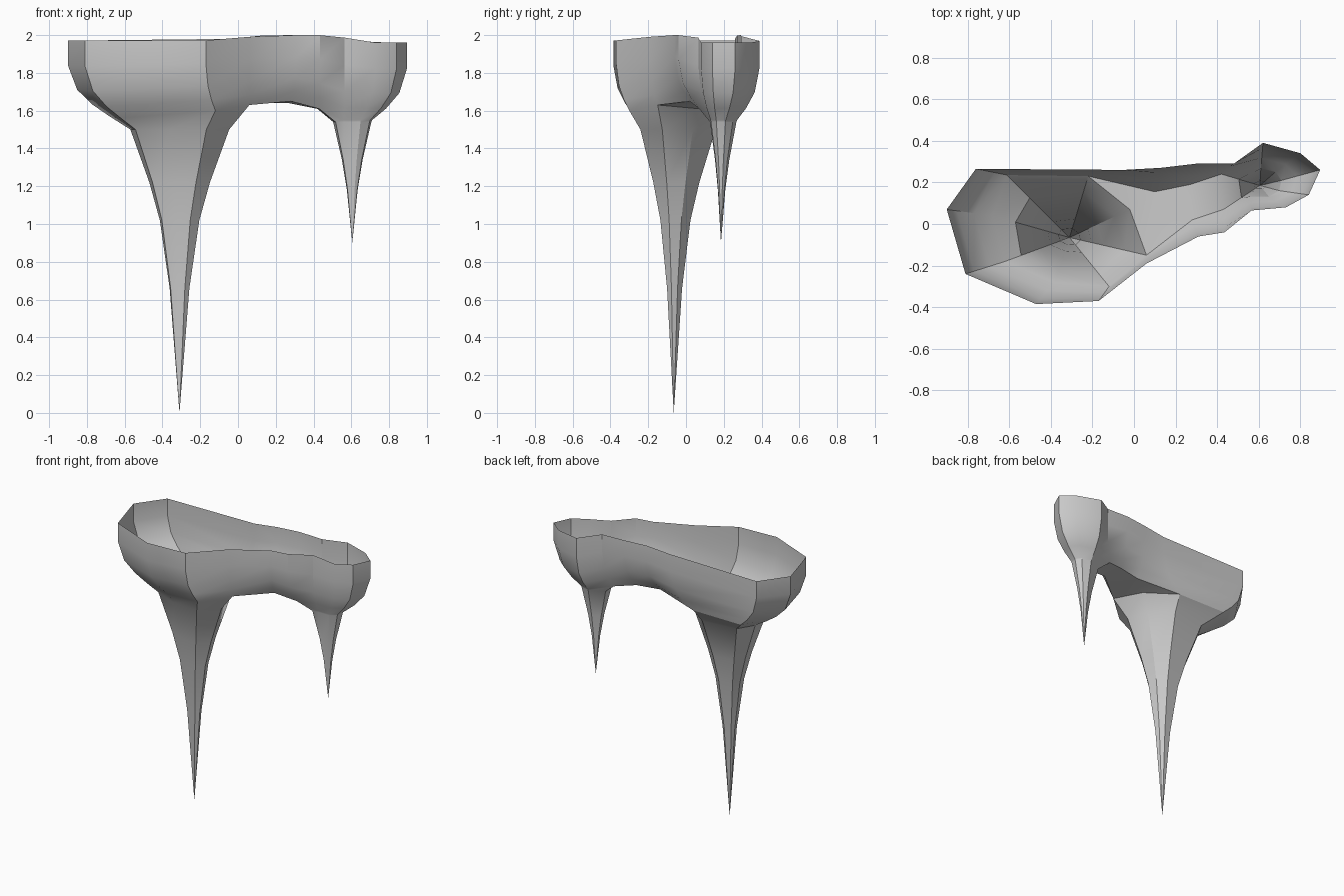
import bpy, bmesh
from mathutils import Vector

if "Cube" in bpy.data.objects:
    bpy.data.objects.remove(bpy.data.objects["Cube"])

# Columns around the open rim, counter-clockwise from above: rim x, y, then hem x, y, z
COLUMNS = [
    (-0.76, 0.265, -0.61, 0.235, 1.60),   # 0 back left corner
    (-0.90, 0.07, -0.68, 0.04, 1.57),
    (-0.81, -0.24, -0.62, -0.18, 1.56),
    (-0.47, -0.385, -0.38, -0.28, 1.58),
    (-0.17, -0.37, -0.12, -0.30, 1.60),
    (0.06, -0.19, 0.06, -0.15, 1.63),     # 5 bridge, front
    (0.31, -0.06, 0.28, 0.02, 1.65),
    (0.435, -0.04, 0.43, 0.07, 1.61),
    (0.565, 0.065, 0.56, 0.13, 1.55),     # 8 small cup
    (0.73, 0.08, 0.65, 0.13, 1.55),
    (0.84, 0.14, 0.70, 0.16, 1.55),
    (0.895, 0.26, 0.71, 0.21, 1.55),
    (0.80, 0.34, 0.68, 0.25, 1.55),
    (0.62, 0.39, 0.61, 0.27, 1.55),
    (0.48, 0.29, 0.42, 0.24, 1.61),       # 14 bridge, back
    (0.30, 0.29, 0.27, 0.19, 1.64),
    (0.13, 0.27, 0.10, 0.155, 1.64),
    (-0.05, 0.26, -0.22, 0.23, 1.60),
]
# Wall profile: fraction of the drop, fraction of the inward move
WALL = [(0, 0), (0.33, 0), (0.65, 0.22), (0.85, 0.6), (1, 1)]

bm = bmesh.new()


def rim_height(x):
    bump = min(1, max(0, 1.5 * (1 - abs(x - 0.29) / 0.42)))
    return 1.972 + 0.028 * bump - (0.012 if x > 0.6 else 0)


def bridge_rings(upper, lower):
    n = len(upper)
    for i in range(n):
        j = (i + 1) % n
        bm.faces.new((lower[i], lower[j], upper[j], upper[i]))


def spike(ring, tip, levels, reach):
    """Taper a ring of vertices to a point; reach limits the spike's radius."""
    offsets = []
    for v in ring:
        d = Vector((v.co.x - tip.x, v.co.y - tip.y, 0))
        offsets.append(d * min(1, reach / d.length))
    for z, factor in levels:
        nxt = [bm.verts.new((tip.x + d.x * factor, tip.y + d.y * factor, z))
               for d in offsets]
        bridge_rings(ring, nxt)
        ring = nxt
    point = bm.verts.new(tip)
    for i, v in enumerate(ring):
        bm.faces.new((v, point, ring[(i + 1) % len(ring)]))


# Outer wall, open at the top
rings = []
for drop, inward in WALL:
    ring = []
    for x, y, hx, hy, hz in COLUMNS:
        top = rim_height(x)
        ring.append(bm.verts.new((x + (hx - x) * inward,
                                  y + (hy - y) * inward,
                                  top + (hz - top) * drop)))
    rings.append(ring)
for upper, lower in zip(rings, rings[1:]):
    bridge_rings(upper, lower)
hem = rings[-1]

# Underside of the bridge
inner = bm.verts.new((-0.02, 0.07, 1.61))
for face in ((hem[5], inner, hem[16], hem[6]), (inner, hem[17], hem[16]),
             (hem[6], hem[16], hem[15]), (hem[6], hem[15], hem[14], hem[7])):
    bm.faces.new(face)

# Long and short hanging spikes
spike(hem[0:6] + [inner, hem[17]], Vector((-0.31, -0.065, 0)),
      [(1.5, 0.75), (1.22, 0.46), (1.02, 0.3), (0.66, 0.15)], 0.36)
spike(hem[7:15], Vector((0.605, 0.185, 0.9)),
      [(1.54, 0.96), (1.34, 0.52), (1.18, 0.27)], 0.11)

mesh = bpy.data.meshes.new("hanging_drips")
bm.to_mesh(mesh)
bm.free()
obj = bpy.data.objects.new("hanging_drips", mesh)
bpy.context.collection.objects.link(obj)
bpy.context.view_layer.objects.active = obj
obj.select_set(True)
bpy.ops.object.shade_smooth_by_angle(angle=0.52)
